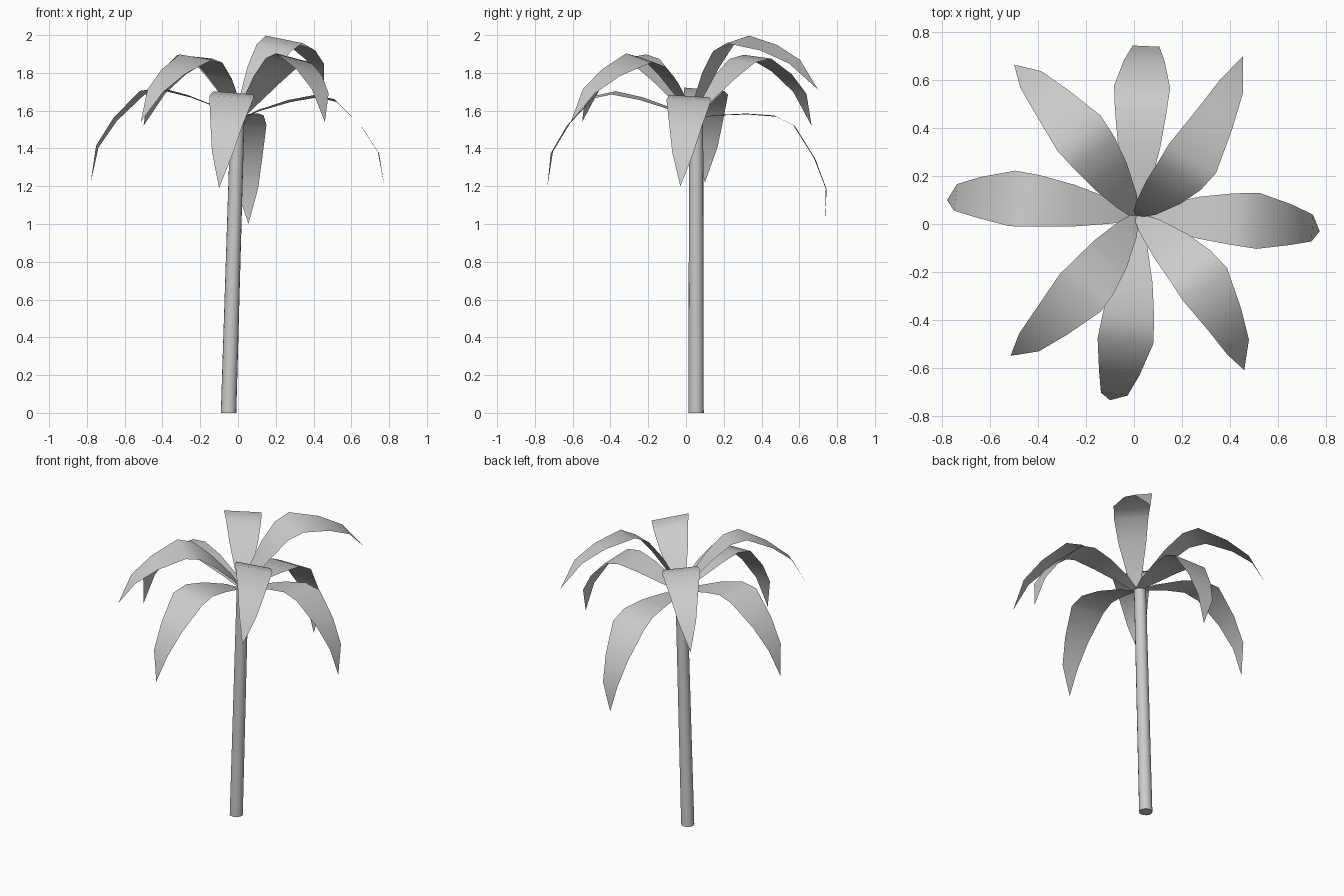
import bpy, bmesh, math
from mathutils import Vector, Matrix

if "Cube" in bpy.data.objects:
    bpy.data.objects.remove(bpy.data.objects["Cube"])


def finish(name, bm):
    bmesh.ops.recalc_face_normals(bm, faces=bm.faces)
    mesh = bpy.data.meshes.new(name)
    bm.to_mesh(mesh)
    bm.free()
    ob = bpy.data.objects.new(name, mesh)
    bpy.context.collection.objects.link(ob)
    bpy.context.view_layer.objects.active = ob
    ob.select_set(True)
    bpy.ops.object.shade_smooth_by_angle(angle=math.radians(42))
    ob.select_set(False)
    return ob


# Slightly leaning, slightly tapering trunk
bm = bmesh.new()
rings = []
for c, r in ((Vector((-0.05, 0.053, 0)), 0.041), (Vector((-0.003, 0.054, 1.555)), 0.037)):
    rings.append([bm.verts.new(c + Vector((r * math.cos(a), r * math.sin(a), 0)))
                  for a in [i * math.tau / 16 for i in range(16)]])
for i in range(16):
    j = (i + 1) % 16
    bm.faces.new((rings[0][i], rings[0][j], rings[1][j], rings[1][i]))
bm.faces.new(rings[0])
bm.faces.new(rings[1])
finish("trunk", bm)

# Shared frond: distance along chord, height over chord, half width
FROND = [(0, 0, 0.015), (0.068, 0.082, 0.05), (0.193, 0.197, 0.088),
         (0.308, 0.280, 0.108), (0.41, 0.302, 0.117), (0.589, 0.234, 0.085),
         (0.726, 0.147, 0.056), (0.827, 0, 0.0)]
BASE = Vector((0.01, 0.035, 1.555))


def frond(name, tip, roll, arch):
    chord = Vector(tip) - BASE
    u = chord.normalized()
    side = u.cross(Vector((0, 0, 1))).normalized()   # right, looking outward
    up = side.cross(u)
    rot = Matrix.Rotation(math.radians(roll), 3, u)
    side, up = rot @ side, rot @ up
    k = chord.length / 0.827
    bm = bmesh.new()
    prev = None
    for d, h, w in FROND:
        c = BASE + k * d * u + k * arch * h * up
        row = [bm.verts.new(c + s * w * side) for s in ((-1, 1) if w else (0,))]
        if prev:
            bm.faces.new(prev + row[::-1])
        prev = row
    finish(name, bm)


# Crown of eight fronds: tip position, roll about the chord, arch height
CROWN = [((0.775, -0.03, 1.20), -4, 0.98), ((0.455, 0.70, 1.71), 10, 1.2),
         ((0.055, 0.735, 1.00), -2, 0.94), ((-0.50, 0.665, 1.52), 5, 1.18),
         ((-0.78, 0.10, 1.22), 5, 1.06), ((-0.515, -0.55, 1.54), -7, 1.18),
         ((-0.10, -0.735, 1.19), -5, 1.05), ((0.46, -0.61, 1.54), -12, 1.18)]
for i, (tip, roll, arch) in enumerate(CROWN):
    frond(f"frond_{i + 1}", tip, roll, arch)
